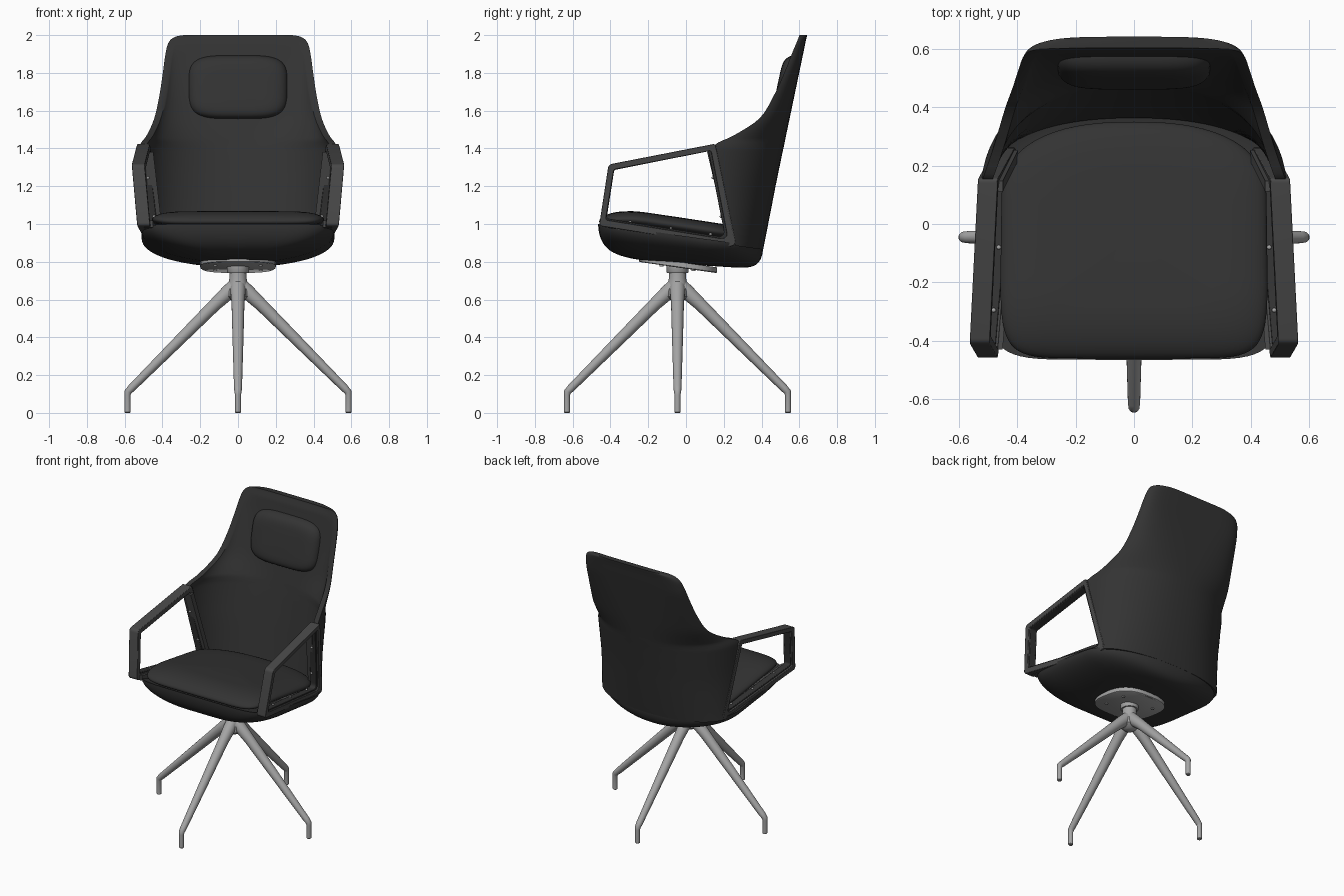
import bpy, bmesh, math
from math import sin, cos, pi
from mathutils import Vector

cube = bpy.data.objects.get("Cube")
if cube:
    bpy.data.objects.remove(cube, do_unlink=True)


def material(name, value):
    m = bpy.data.materials.new(name)
    m.use_nodes = True
    colour = (value, value, value, 1)
    m.diffuse_color = colour
    m.node_tree.nodes["Principled BSDF"].inputs["Base Color"].default_value = colour
    return m


BLACK = material("black_upholstery", 0.033)
CHARCOAL = material("charcoal_arm", 0.065)
METAL = material("grey_metal", 0.38)


def loft(name, rings, mat, closed=False, angle=40, bevel=0):
    """Skin closed rings; cap the ends, or join last to first when closed."""
    bm = bmesh.new()
    loops = [[bm.verts.new(p) for p in ring] for ring in rings]
    n = len(rings[0])
    pairs = list(zip(loops, loops[1:])) + ([(loops[-1], loops[0])] if closed else [])
    for a, b in pairs:
        for i in range(n):
            j = (i + 1) % n
            bm.faces.new((a[i], a[j], b[j], b[i]))
    if not closed:
        bm.faces.new(loops[0][::-1])
        bm.faces.new(loops[-1])
    bmesh.ops.remove_doubles(bm, verts=bm.verts, dist=0.0002)
    bmesh.ops.recalc_face_normals(bm, faces=bm.faces)
    me = bpy.data.meshes.new(name)
    bm.to_mesh(me)
    bm.free()
    ob = bpy.data.objects.new(name, me)
    bpy.context.collection.objects.link(ob)
    me.materials.append(mat)
    bpy.ops.object.select_all(action='DESELECT')
    bpy.context.view_layer.objects.active = ob
    ob.select_set(True)
    bpy.ops.object.shade_smooth_by_angle(angle=math.radians(angle))
    if bevel:
        mod = ob.modifiers.new("soft_edges", 'BEVEL')
        mod.width, mod.segments = bevel, 2


def power(v, p):
    return math.copysign(abs(v) ** p, v)


def outline(w, front, back, yc, pf, pb, n=64):
    """Rounded seat outline with separate front and back roundness."""
    pts = []
    for i in range(n):
        a = 2 * pi * i / n
        p = pb if sin(a) >= 0 else pf
        y = yc + (back - yc if sin(a) >= 0 else yc - front) * power(sin(a), p)
        pts.append((w * power(cos(a), p), y))
    return pts


def spline(rows, steps):
    """Catmull-Rom interpolation of table rows."""
    out = []
    for k in range(len(rows) - 1):
        quad = [rows[max(k - 1, 0)], rows[k], rows[k + 1], rows[min(k + 2, len(rows) - 1)]]
        for s in range(steps):
            t = s / steps
            out.append([b + 0.5 * t * (c - a + t * (2 * a - 5 * b + 4 * c - d + t * (3 * (b - c) + d - a)))
                        for a, b, c, d in zip(*quad)])
    return out + [rows[-1]]


# Seat pan: a bowl with a sloping rim and a nearly flat underside
def rim(y):
    return 0.935 - 0.14 * y


def underside(y):
    return 0.786 - 0.065 * y + 0.35 * min(0, y + 0.1) ** 2


base = outline(0.51, -0.465, 0.408, 0.1, 0.28, 0.88)
rings = [[(x * 0.9, y * 0.9, rim(y) - 0.02) for x, y in base]]
for k in range(19):
    a = k / 18 * pi / 2
    sx, sy, d = cos(a) ** 0.85, cos(a) ** 0.18, sin(a)
    if k == 18:
        sx = sy = 0.02
    rings.append([(x * sx, y * sy, rim(y * sy) * (1 - d) + underside(y * sy) * d) for x, y in base])
loft("seat_pan", rings, BLACK)

# Backrest shell rows: height, half width, wing edge y, rear y
rows = [(0.885, 0.472, 0.26, 0.408), (1.0, 0.487, 0.235, 0.432), (1.2, 0.508, 0.19, 0.474),
        (1.36, 0.52, 0.16, 0.507), (1.42, 0.518, 0.155, 0.52), (1.47, 0.483, 0.255, 0.53),
        (1.56, 0.443, 0.39, 0.549), (1.68, 0.416, 0.465, 0.574), (1.8, 0.398, 0.52, 0.599),
        (1.9, 0.384, 0.56, 0.62), (1.96, 0.368, 0.585, 0.632), (1.99, 0.335, 0.597, 0.639),
        (2.0, 0.285, 0.6, 0.641)]


def arc(w, yf, yb, z, n=32):
    yc = max(0.1, yf - 0.1)
    p = 0.9 - 0.55 * min(1, max(0, (z - 1.42) / 0.45))
    start = math.asin(((yf - yc) / (yb - yc)) ** (1 / p))
    drop = min(1, max(0, (1.2 - z) / 0.3))
    pts = []
    for i in range(n + 1):
        a = start + (pi - 2 * start) * i / n
        y = yc + (yb - yc) * sin(a) ** p
        pts.append((w * power(cos(a) / cos(start), p), y, z + drop * (rim(y) - rim(0.26))))
    return pts


rings = []
for z, w, yf, yb in spline(rows, 4):
    inner = arc(w - 0.035, yf, max(yb - 0.045, yf + 0.003), z)
    rings.append(arc(w, yf, yb, z) + inner[::-1])
loft("backrest_shell", rings, BLACK, angle=50)

# Seat cushion: domed pad following the seat slope
pad = outline(0.458, -0.46, 0.35, 0.1, 0.25, 0.82)
rings = []
for k in range(21):
    a = -pi / 2 + pi * k / 20
    s = 0.94 * max(cos(a), 0) ** 0.25 + 0.06 * cos(a) ** 2 if 0 < k < 20 else 0.03
    ring = []
    for x, y in pad:
        yy = -0.03 + (y + 0.03) * s
        ring.append((x * s * (1 - 0.1 * max(0, yy)), yy,
                     0.985 - 0.15 * yy + 0.045 * sin(a) - 0.6 * min(0, yy + 0.2) ** 2))
    rings.append(ring)
loft("seat_cushion", rings, BLACK, angle=70)

# Head cushion leaning with the backrest
rings = []
for k in range(13):
    a = pi / 2 * k / 12
    s = cos(a) ** 0.3 if k < 12 else 0.05
    ring = []
    for i in range(48):
        t = 2 * pi * i / 48
        x, h = 0.262 * s * power(cos(t), 0.5), 0.168 * s * power(sin(t), 0.5)
        ring.append((x, 0.542 + 0.21 * h - 0.06 * sin(a), 1.725 + h))
    rings.append(ring)
loft("head_cushion", rings, BLACK, angle=60)


# Armrest frames: closed bands with rounded corners in the side plane
def rounded(corners, radii, seg=5):
    pts = []
    for i, c in enumerate(corners):
        p, a, b = Vector(c), Vector(corners[i - 1]), Vector(corners[(i + 1) % len(corners)])
        p0, p1 = p + (a - p).normalized() * radii[i], p + (b - p).normalized() * radii[i]
        for s in range(seg + 1):
            t = s / seg
            pts.append(p0 * (1 - t) ** 2 + p * 2 * t * (1 - t) + p1 * t * t)
    return pts


def lean(y, z):
    """Outer x of the frame, flaring forward and upward."""
    return 0.562 + 0.1 * (z - 1.315) - 0.07 * (y + 0.4)


def frame(name, side, outer, inner, x0, x1, mat):
    ro, ri = rounded(outer, (0.015, 0.02, 0.02, 0.05)), rounded(inner, (0.01, 0.01, 0.015, 0.04))
    rings = [[(side * (lean(*p) + dx), p[0], p[1]) for p in path]
             for path, dx in ((ro, x0), (ro, x1), (ri, x1), (ri, x0))]
    loft(name, rings, mat, closed=True, angle=30, bevel=0.003)


band_out = [(0.155, 1.425), (-0.41, 1.315), (-0.46, 0.99), (0.27, 0.875)]
band_in = [(0.132, 1.388), (-0.382, 1.288), (-0.425, 1.022), (0.222, 0.918)]
lip_out = [(0.145, 1.405), (-0.395, 1.3), (-0.44, 1.005), (0.25, 0.895)]
lip_in = [(0.118, 1.385), (-0.38, 1.286), (-0.42, 1.03), (0.207, 0.93)]
screws = [(0.476, 0.143, 1.245), (0.444, 0.186, 1.04),
          (0.444, 0.13, 0.945), (0.463, -0.08, 0.976), (0.48, -0.295, 1.01)]

for side, label in ((1, "left"), (-1, "right")):
    frame(label + "_arm_frame", side, band_out, band_in, -0.068, 0, CHARCOAL)
    frame(label + "_arm_inner_lip", side, lip_out, lip_in, -0.06, -0.012, BLACK)
    # Mounting strip along the bottom and rear of the arm
    path = [(-0.43, 1.0), (0.2, 0.91), (0.235, 0.935), (0.13, 1.38)]
    rings = []
    for y, z in path:
        x = lean(y, z)
        oy, oz = (0.018, 0) if z > 0.92 and y > 0 else (0, 0.018)
        rings.append([(side * (x + dx), y + sy * oy, z + sy * oz)
                      for dx, sy in ((-0.083, -1), (-0.035, -1), (-0.035, 1), (-0.083, 1))])
    loft(label + "_arm_mount_strip", rings, CHARCOAL, angle=20)
    # Screws on the strip
    for k, (x, y, z) in enumerate(screws):
        bpy.ops.mesh.primitive_uv_sphere_add(segments=12, ring_count=6, radius=0.008,
                                             location=(side * x, y, z))
        screw = bpy.context.object
        screw.name = f"{label}_arm_screw_{k + 1}"
        screw.data.materials.append(METAL)

# Mounting plate under the seat
plate = outline(0.2, -0.25, 0.165, -0.045, 0.72, 0.72, 48)
loft("mounting_plate", [[(x * s, -0.045 + (y + 0.045) * s, 0.782 - 0.14 * (y + 0.045) + h) for x, y in plate]
                        for s, h in ((0.97, -0.012), (1, -0.008), (1, 0.018))], METAL)
for x in (-0.12, 0.12):
    for y in (-0.13, 0.04):
        bpy.ops.mesh.primitive_cylinder_add(vertices=12, radius=0.01, depth=0.012,
                                            location=(x, y, 0.768 - 0.14 * (y + 0.045)))
        bpy.context.object.name = "plate_bolt"
        bpy.context.object.data.materials.append(METAL)


# Swivel column and flared hub
def turned(name, profile):
    loft(name, [[(r * cos(2 * pi * i / 32), -0.045 + r * sin(2 * pi * i / 32), z) for i in range(32)]
                for r, z in profile], METAL)


turned("swivel_column", [(0.058, 0.785), (0.058, 0.745), (0.054, 0.74)])
turned("base_hub", [(0.045, 0.745), (0.046, 0.71), (0.052, 0.675), (0.062, 0.645), (0.06, 0.615), (0.03, 0.59)])

# Four tapered legs with upright feet: radius out, height, thickness, section tilt
leg = [(0.0, 0.69, 0.038, 0.8), (0.05, 0.64, 0.04, 0.8), (0.12, 0.575, 0.034, 0.8),
       (0.3, 0.395, 0.029, 0.8), (0.565, 0.13, 0.021, 0.8), (0.582, 0.112, 0.019, 0.4),
       (0.585, 0.095, 0.016, 0), (0.585, 0.004, 0.016, 0), (0.585, 0.0, 0.012, 0)]
for q, label in enumerate(("left", "back", "right", "front")):
    ca, sa = round(cos(q * pi / 2)), round(sin(q * pi / 2))
    rings = []
    for r, z, t, tilt in leg:
        ring = []
        for i in range(20):
            u, v = t * cos(2 * pi * i / 20), t * sin(2 * pi * i / 20)
            out = r + u * cos(tilt)
            ring.append((out * ca - v * sa, -0.045 + out * sa + v * ca, z + u * sin(tilt)))
        rings.append(ring)
    loft(label + "_leg", rings, METAL)
